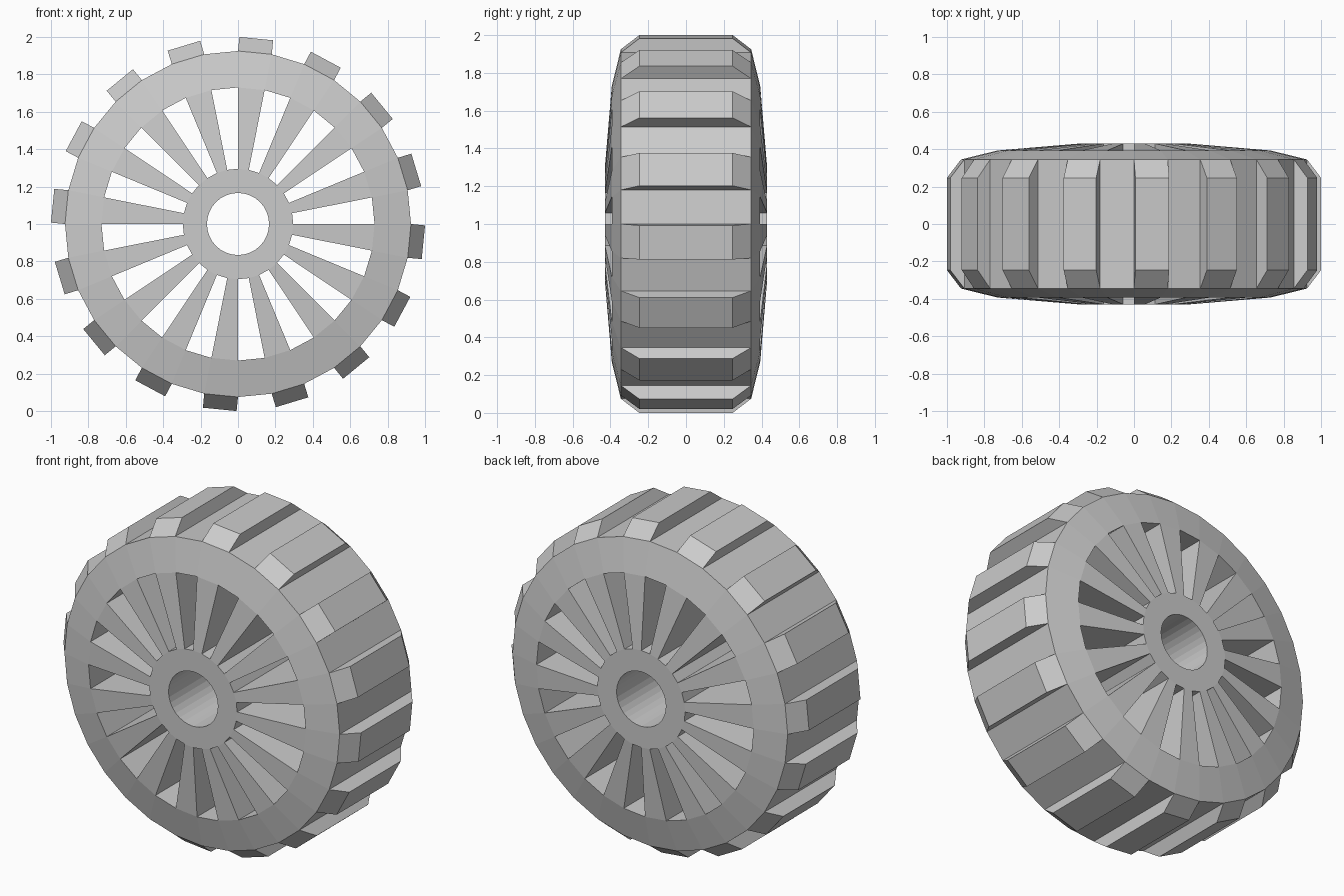
import bpy, bmesh
from math import sin, cos, pi
from mathutils import Vector

if "Cube" in bpy.data.objects:
    bpy.data.objects.remove(bpy.data.objects["Cube"])

SEGMENTS = 32
# (radius, half width): bore, hub edge, rim inner edge, rim outer edge
PROFILE = [(0.166, 0.43), (0.295, 0.43), (0.73, 0.393), (0.925, 0.345)]
TREAD_HEIGHT, TREAD_TOP_HALF_WIDTH = 0.0754, 0.247

bm = bmesh.new()


def ring(radius, y):
    return [bm.verts.new((radius * sin(2 * pi * i / SEGMENTS), y,
                          1 + radius * cos(2 * pi * i / SEGMENTS)))
            for i in range(SEGMENTS)]


front = [ring(r, -y) for r, y in PROFILE]
back = [ring(r, y) for r, y in PROFILE]


def cylinder_face(k, i, j):
    return bm.faces.new((front[k][i], front[k][j], back[k][j], back[k][i]))


tread_faces = []
for i in range(SEGMENTS):
    j = (i + 1) % SEGMENTS
    is_window = i % 2 == 1

    # hub, spoke and rim faces on both sides
    for k in range(3):
        if is_window and k == 1:
            continue
        for side in (front, back):
            bm.faces.new((side[k][i], side[k + 1][i], side[k + 1][j], side[k][j]))

    # bore and outer rim surface
    cylinder_face(0, i, j)
    outer = cylinder_face(3, i, j)

    # four walls of each through opening between spokes
    if is_window:
        cylinder_face(1, i, j)
        cylinder_face(2, i, j)
        for e in (i, j):
            bm.faces.new((front[1][e], front[2][e], back[2][e], back[1][e]))
    else:
        tread_faces.append(outer)

bmesh.ops.recalc_face_normals(bm, faces=bm.faces[:])

# tread blocks: raise every other rim face and taper its ends
raised = bmesh.ops.extrude_discrete_faces(bm, faces=tread_faces)["faces"]
for f in raised:
    c = f.calc_center_median()
    push = Vector((c.x, 0, c.z - 1)).normalized() * TREAD_HEIGHT
    for v in f.verts:
        v.co += push
        v.co.y = TREAD_TOP_HALF_WIDTH * (1 if v.co.y > 0 else -1)

bmesh.ops.recalc_face_normals(bm, faces=bm.faces[:])
mesh = bpy.data.meshes.new("spoked_wheel")
bm.to_mesh(mesh)
bm.free()
wheel = bpy.data.objects.new("spoked_wheel", mesh)
bpy.context.collection.objects.link(wheel)
